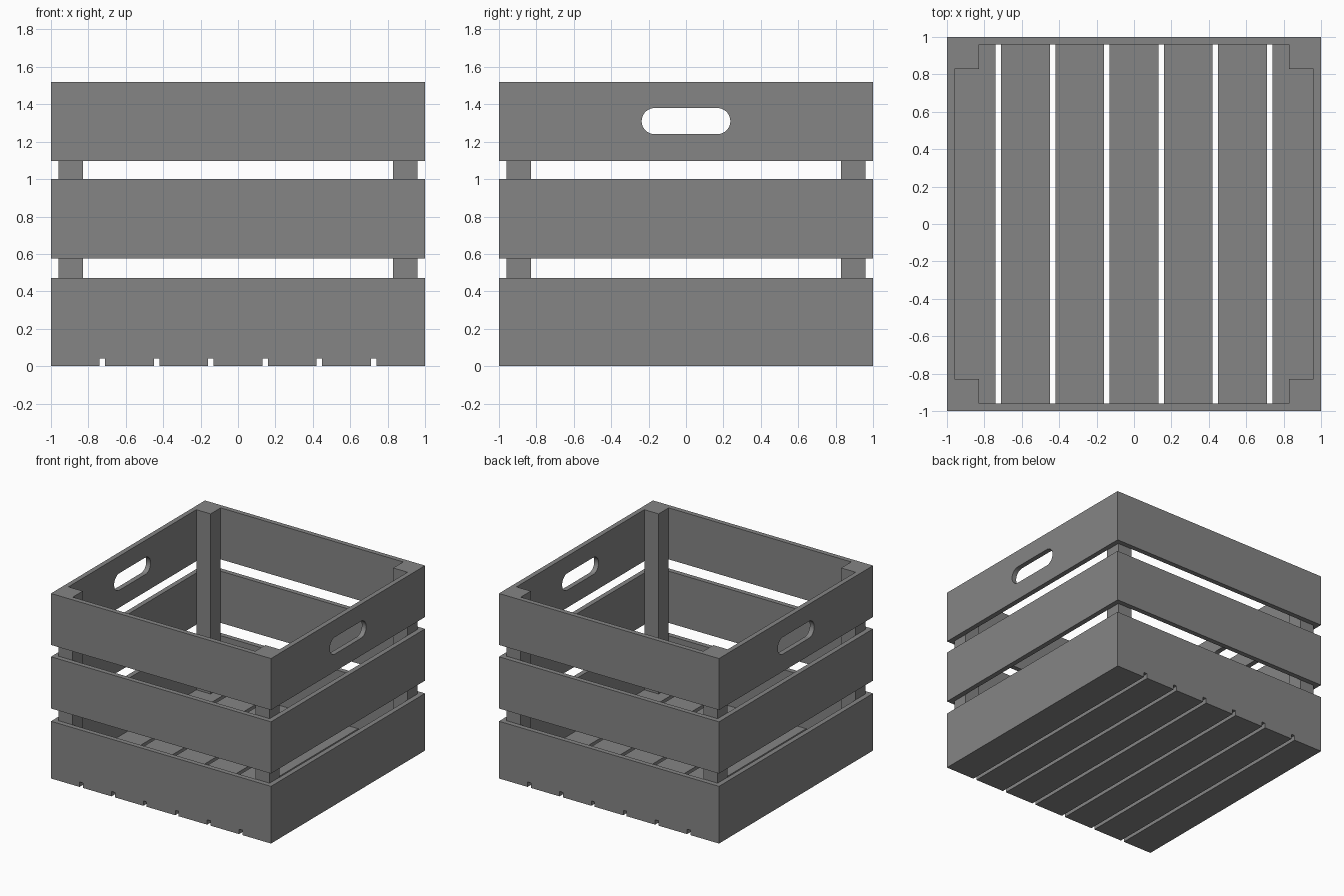
import bpy
import bmesh
from mathutils import Matrix

if "Cube" in bpy.data.objects:
    bpy.data.objects.remove(bpy.data.objects["Cube"], do_unlink=True)

GREY = (0.235, 0.235, 0.235, 1)
mat = bpy.data.materials.new("crate grey")
mat.use_nodes = True
mat.diffuse_color = GREY
mat.node_tree.nodes["Principled BSDF"].inputs["Base Color"].default_value = GREY

T = 0.04        # board thickness
TOP = 1.52      # rim height
INNER = 1 - T   # inner face of the walls


def finish(name, bm):
    bmesh.ops.recalc_face_normals(bm, faces=bm.faces)
    mesh = bpy.data.meshes.new(name)
    bm.to_mesh(mesh)
    bm.free()
    mesh.materials.append(mat)
    obj = bpy.data.objects.new(name, mesh)
    bpy.context.collection.objects.link(obj)
    return obj


def box(name, x, y, z):
    """Box from (low, high) ranges on each axis."""
    bm = bmesh.new()
    bmesh.ops.create_cube(bm, size=1)
    bmesh.ops.scale(bm, vec=[r[1] - r[0] for r in (x, y, z)], verts=bm.verts)
    bmesh.ops.translate(bm, vec=[sum(r) / 2 for r in (x, y, z)], verts=bm.verts)
    return finish(name, bm)


def frame(name, low, high):
    """Square ring of four wall boards joined at the corners."""
    bm = bmesh.new()
    corners = [(-1, -1), (1, -1), (1, 1), (-1, 1)]
    loops = [[bm.verts.new((sx * r, sy * r, z)) for sx, sy in corners]
             for r, z in ((1, low), (1, high), (INNER, high), (INNER, low))]
    for k in range(4):
        a, b = loops[k], loops[(k + 1) % 4]
        for i in range(4):
            j = (i + 1) % 4
            bm.faces.new((a[i], a[j], b[j], b[i]))
    return finish(name, bm)


# Floor planks
WIDTH, PITCH = 0.26, 0.29
for i in range(7):
    x = -1 + i * PITCH
    box(f"floor_plank_{i + 1}", (x, x + WIDTH), (-1, 1), (0, T))

# Wall boards in three rows
frame("lower_wall_boards", T, 0.47)
frame("middle_wall_boards", 0.575, 1.0)
upper = frame("upper_wall_boards", 1.097, TOP)

# Corner posts
for sx, side in ((-1, "right"), (1, "left")):
    for sy, end in ((-1, "front"), (1, "back")):
        box(f"{end}_{side}_post", sorted((sx * 0.83, sx * INNER)),
            sorted((sy * 0.83, sy * INNER)), (T, TOP))

# Handle slots through both side boards: rounded slot cutter along x
bm = bmesh.new()
bmesh.ops.create_cone(bm, cap_ends=True, segments=48, radius1=0.07, radius2=0.07,
                      depth=3, matrix=Matrix.Rotation(1.5707963, 4, "Y"))
for v in bm.verts:
    if abs(v.co.y) > 1e-4:
        v.co.y += 0.167 if v.co.y > 0 else -0.167
bmesh.ops.translate(bm, vec=(0, 0, 1.31), verts=bm.verts)
cutter = finish("handle_cutter", bm)

cut = upper.modifiers.new("handle slots", "BOOLEAN")
cut.operation = "DIFFERENCE"
cut.solver = "EXACT"
cut.object = cutter
bpy.context.view_layer.objects.active = upper
bpy.ops.object.modifier_apply(modifier=cut.name)
bpy.data.objects.remove(cutter, do_unlink=True)
